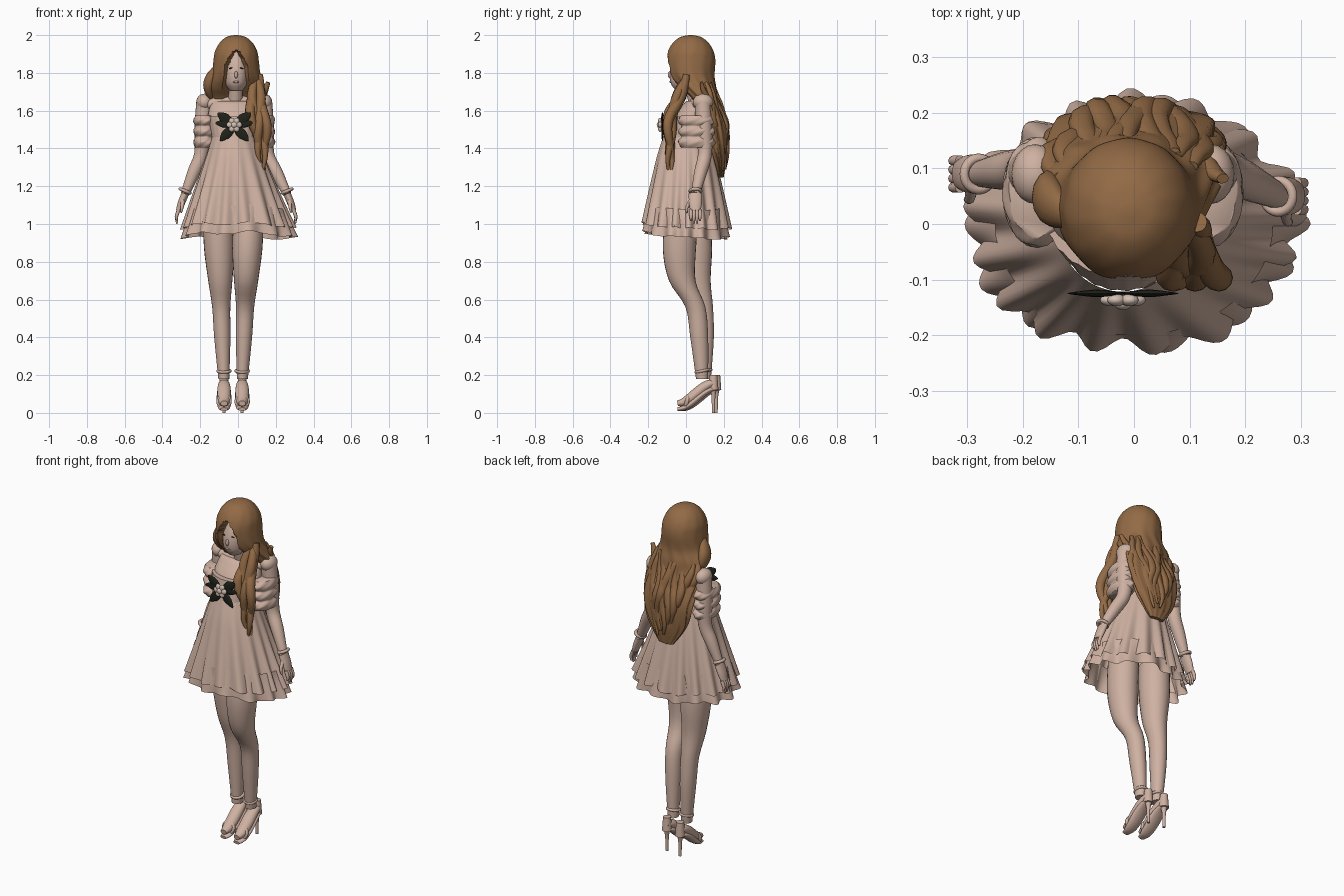
import bpy, bmesh, math, random
from math import sin, cos, pi
from mathutils import Vector

random.seed(4)
cube = bpy.data.objects.get("Cube")
if cube:
    bpy.data.objects.remove(cube, do_unlink=True)


def material(name, red, green, blue):
    mat = bpy.data.materials.new(name)
    mat.use_nodes = True
    mat.diffuse_color = (red, green, blue, 1)
    mat.node_tree.nodes["Principled BSDF"].inputs["Base Color"].default_value = mat.diffuse_color
    return mat


BLUSH = material("pale blush", .62, .44, .36)
HAIR = material("chestnut hair", .29, .145, .06)
DARK = material("dark green ribbon", .014, .016, .01)
CREAM = material("cream flower", .66, .53, .45)
SIDES = (("right", -1), ("left", 1))
MIDDLE = -.02


def mix(start, end, t):
    return start + (end - start) * t


def trace(count, rule):
    """Stations of a path or profile given by a rule over t from zero to one."""
    return [rule(i / (count - 1)) for i in range(count)]


def finish(obj, name, mat):
    obj.name = name
    obj.data.materials.append(mat)
    for face in obj.data.polygons:
        face.use_smooth = True
    obj.data.set_sharp_from_angle(angle=math.radians(55))
    return obj


def smooth(stations, steps):
    """Pass a flowing curve through every station."""
    padded = [stations[0], *stations, stations[-1]]
    result = []
    for before, start, end, after in zip(padded, padded[1:], padded[2:], padded[3:]):
        for step in range(steps):
            t = step / steps
            result.append([mix(mix(b, c, t), mix(c - (d - b) / 2 + (d - b) / 2, c, t), 0)
                           if steps == 1 else
                           b + t * ((c - a) / 2 + t * (a - 2.5 * b + 2 * c - d / 2 + t * (1.5 * (b - c) + (d - a) / 2)))
                           for a, b, c, d in zip(before, start, end, after)])
    return result + [stations[-1]]


def sweep(name, stations, mat, sides=20, level=False, shape=None, cap=True, deep=1, steps=4):
    """Loft ellipses through (x, y, z, width[, depth]); level keeps them horizontal."""
    full = [s if len(s) == 5 else (*s, s[-1] * deep) for s in stations]
    rings = smooth(full, steps)
    centres = [Vector(ring[:3]) for ring in rings]
    bm = bmesh.new()
    loops = []
    for i, (centre, ring) in enumerate(zip(centres, rings)):
        across, along = Vector((1, 0, 0)), Vector((0, 1, 0))
        if not level:
            tangent = (centres[min(i + 1, len(rings) - 1)] - centres[max(i - 1, 0)]).normalized()
            across = (across - tangent * across.dot(tangent)).normalized()
            along = tangent.cross(across)
        loop = []
        for j in range(sides):
            angle = math.tau * j / sides - pi
            swell = shape(angle, i / (len(rings) - 1), centre.z) if shape else 1
            offset = across * ring[-2] * cos(angle) + along * ring[-1] * sin(angle)
            loop.append(bm.verts.new(centre + offset * swell))
        loops.append(loop)
    for low, high in zip(loops, loops[1:]):
        for j in range(sides):
            bm.faces.new((low[j - 1], low[j], high[j], high[j - 1]))
    if cap:
        bm.faces.new(loops[0])
        bm.faces.new(loops[-1])
    bmesh.ops.recalc_face_normals(bm, faces=bm.faces)
    mesh = bpy.data.meshes.new(name)
    bm.to_mesh(mesh)
    bm.free()
    obj = bpy.data.objects.new(name, mesh)
    bpy.context.collection.objects.link(obj)
    return finish(obj, name, mat)


def ball(name, location, size, mat, turn=0):
    bpy.ops.mesh.primitive_uv_sphere_add(segments=20, ring_count=12, location=location, rotation=(0, turn, 0))
    bpy.context.object.scale = size
    finish(bpy.context.object, name, mat)


def band(name, location, radius, thickness, pitch=0, roll=0):
    bpy.ops.mesh.primitive_torus_add(major_radius=radius, minor_radius=thickness, location=location,
                                     rotation=(pitch, roll, 0), major_segments=28, minor_segments=8)
    finish(bpy.context.object, name, BLUSH)


# Head, face and neck
sweep("head", trace(9, lambda t: (-.01, mix(-.01, .02, t), mix(1.705, 1.96, t),
                                  .066 * sin(pi * mix(.1, .95, t ** .8)) ** .6)),
      BLUSH, 32, level=True, deep=1.3)
sweep("neck", [(-.01, .02, 1.76, .035), (-.015, .06, 1.62, .04)], BLUSH)
ball("nose", (-.01, -.085, 1.79), (.009, .011, .019), BLUSH)
ball("lips", (-.01, -.08, 1.752), (.016, .008, .006), BLUSH)
for side, s in SIDES:
    ball(side + "_eyelash", (s * .027 - .01, -.073, 1.825), (.012, .004, .003), DARK, s * .15)

# Chest, shoulders and bodice
ball("shoulders", (MIDDLE, .075, 1.635), (.17, .06, .048), BLUSH)
sweep("chest", [(MIDDLE, .06, 1.65, .12, .06), (MIDDLE, .03, 1.56, .14, .1), (MIDDLE, .02, 1.46, .11, .1)],
      BLUSH, 32, level=True)
sweep("bodice", trace(4, lambda t: (MIDDLE, mix(.025, 0, t), mix(1.57, 1.45, t), mix(.142, .118, t), .12)),
      BLUSH, 72, level=True, shape=lambda angle, t, z: 1 + .012 * sin(24 * angle))


# Pleated skirt with an under tier, both lifted a little at the front
def pleats(count, phase):
    def shape(angle, t, z):
        fold = sin(count * angle + phase + .8 * sin(3 * angle)) + .35 * sin(5 * angle + phase)
        return 1 + .065 * t * fold
    return shape


skirt = sweep("skirt", trace(6, lambda t: (MIDDLE * (1 - t), 0, mix(1.46, .975, t),
                                           mix(.118, .29, t), mix(.122, .226, t ** .8))),
              BLUSH, 144, level=True, shape=pleats(17, .4), cap=False)
tier = sweep("under_tier", trace(4, lambda t: (0, 0, mix(1.08, .925, t), mix(.25, .293, t), mix(.2, .218, t))),
             BLUSH, 144, level=True, shape=pleats(14, 1.5), cap=False)
for garment in (skirt, tier):
    for vertex in garment.data.vertices:
        drop = max(0, 1.46 - vertex.co.z)
        vertex.co.z += drop * (max(0, -vertex.co.y / 4) + .015 * sin(23 * vertex.co.x))

# Sleeves draped off the shoulders, then arms, bracelets and hands
for side, s in SIDES:
    sweep(side + "_sleeve", trace(13, lambda t: (MIDDLE + s * .155, .057, mix(1.575, 1.405, t),
                                                 .05 + .011 * abs(sin(3 * pi * t)))),
          BLUSH, 40, level=True, deep=1.6, shape=lambda angle, t, z: 1 + .03 * sin(7 * angle + 25 * t))
    shoulder = Vector((MIDDLE + s * .158, .09, 1.645))
    elbow = Vector((MIDDLE + s * .175, .1, 1.37))
    wrist = Vector((s * .27 - .01, .07 - s * .02, 1.16))
    ball(side + "_shoulder", shoulder, (.043, .054, .045), BLUSH)
    sweep(side + "_arm", [(*shoulder, .043), (*shoulder.lerp(elbow, .5), .044), (*elbow, .037),
                          (*elbow.lerp(wrist, .45), .034), (*wrist, .023)], BLUSH)
    band(side + "_bracelet", wrist + Vector((0, 0, .015)), .028, .009, roll=-s * .4)

    def reach(out, forward, down):
        return wrist + Vector((s * out, -forward, -down))
    sweep(side + "_palm", [(*wrist, .02), (*reach(.02, 0, .05), .019), (*reach(.034, 0, .09), .015)], BLUSH, deep=1.8)
    for i in range(4):
        forward = .024 - i * .016
        tip = .14 + .02 * sin(i)
        sweep(side + "_finger", [(*reach(.033, forward, .085), .01), (*reach(.046, forward, .12), .009),
                                 (*reach(.042, forward, tip), .005)], BLUSH, 10)
    sweep(side + "_thumb", [(*reach(.012, .02, .03), .012), (*reach(.016, .045, .07), .009),
                            (*reach(.022, .045, .1), .005)], BLUSH, 10)

# Legs, with the left knee bent forward
HEIGHTS = (1.05, .87, .7, .56, .4, .18)
THICKNESS = (.08, .08, .064, .048, .043, .029)
BENDS = {"right": (.04, .05, .06, .09, .1, .1), "left": (-.02, -.035, -.02, .05, .07, .085)}
for side, s in SIDES:
    hip, ankle = s * .085 - .025, s * .048 - .026
    sweep(side + "_leg", [(mix(ankle, hip, z - .15), y, z, r) for y, z, r in zip(BENDS[side], HEIGHTS, THICKNESS)],
          BLUSH, 24, level=True, deep=1.1)
    heel = BENDS[side][-1]

    # Arched foot on a platform sandal
    def arch(lift, width):
        return lambda t: (ankle, heel + mix(.075, -.13, t), lift + .055 * cos(pi * t),
                          width * sin(pi * mix(.1, .92, t)) ** .5)
    sweep(side + "_foot", trace(7, arch(.105, .036)), BLUSH, deep=.8)
    sweep(side + "_sole", trace(7, arch(.074, .039)), BLUSH, deep=.45)

    # Stiletto, heel cup and straps
    back = heel + .06
    sweep(side + "_stiletto", [(ankle, back, .14, .024), (ankle, back, .09, .011), (ankle, back, 0, .008)],
          BLUSH, 14, level=True)
    sweep(side + "_heel_cup", [(ankle, back, .12, .027), (ankle, back, .2, .021)], BLUSH, level=True)
    band(side + "_ankle_strap", (ankle, heel, .222), .033, .008, pitch=.2)
    band(side + "_toe_strap", (ankle, heel - .08, .06), .03, .011, pitch=1.3)


# Hair shell, drawn inward at the front to leave the face open
def hair_shape(angle, t, z):
    opening = .52 * min(1, max(0, (1.915 - z) / .09)) ** .6
    if abs(angle + pi / 2) < opening:
        return .45
    return 1 + .05 * min(1, max(.1, 4 * (1.85 - z))) * sin(12 * angle + 2 * sin(18 * z))


CROWN = trace(5, lambda t: (-.01, .025, 1.86 + .14 * cos(pi * t / 2), .01 + .11 * sin(pi * t / 2),
                            .01 + .12 * sin(pi * t / 2)))
FALL = [(-.01, .03, 1.78, .13, .12), (-.01, .06, 1.72, .15, .1), (0, .1, 1.65, .16, .07),
        (0, .16, 1.5, .155, .055), (0, .175, 1.36, .12, .04), (0, .185, 1.245, .045, .014)]
sweep("hair", CROWN + FALL, HAIR, 96, level=True, shape=hair_shape, steps=6)

# Loose waves down the back
for i in range(11):
    x = (i - 5) * .028
    phase = random.uniform(0, math.tau)
    length = .46 - 8 * x * x + random.uniform(-.03, .03)

    def wave(t):
        drop = length * t
        y = .135 + min(.078, drop / 3) - 2.6 * x * x + .006 * cos(phase + 11 * t)
        return (x * (1.05 - t / 5) + .014 * sin(phase + 9 * t), y, 1.75 - drop, .004 + .02 * sin(pi * mix(.12, .97, t)))
    sweep("back_hair_wave", trace(9, wave), HAIR, 10, deep=.8)

# Long lock over the left shoulder and a short curl on the right
for i in range(5):
    spread = (i - 2) * .016
    end = 1.27 + .03 * abs(i - 2.5)

    def lock(t):
        return (mix(.088, .13, t) + spread * sin(pi * mix(.15, .9, t)) + .011 * sin(10 * t + 2 * i),
                .01 - min(.095, t / 5) + .012 * sin(9 * t + 3 * i), mix(1.79, end, t),
                .006 + .021 * sin(pi * mix(.2, .98, t)))
    sweep("front_hair_lock", trace(10, lock), HAIR, 12)
sweep("right_hair_curl", trace(5, lambda t: (-.115 - .04 * sin(2.6 * t), mix(.01, .08, t), mix(1.83, 1.66, t),
                                             .012 + .018 * sin(pi * t))), HAIR, 14, deep=1.5)

# Ribbon bow with a rosette
knot = Vector((MIDDLE, -.125, 1.525))
for side, s in SIDES:
    for out, rise, width in ((.088, .062, .027), (.1, .01, .02), (.075, -.085, .024), (.04, -.075, .016)):
        tip = Vector((s * out, 0, rise))
        sweep(side + "_ribbon_leaf", [(*knot, .008), (*(knot + tip * .5), width), (*(knot + tip * .85), width * .6),
                                      (*(knot + tip), .002)], DARK, 12, deep=.25)
for i in range(6):
    angle = math.tau * i / 6
    ball("rosette_petal", knot + Vector((.023 * cos(angle), -.012, .023 * sin(angle))), (.018, .011, .016), CREAM, -angle)
ball("rosette_heart", knot - Vector((0, .018, 0)), (.016, .012, .016), CREAM)
